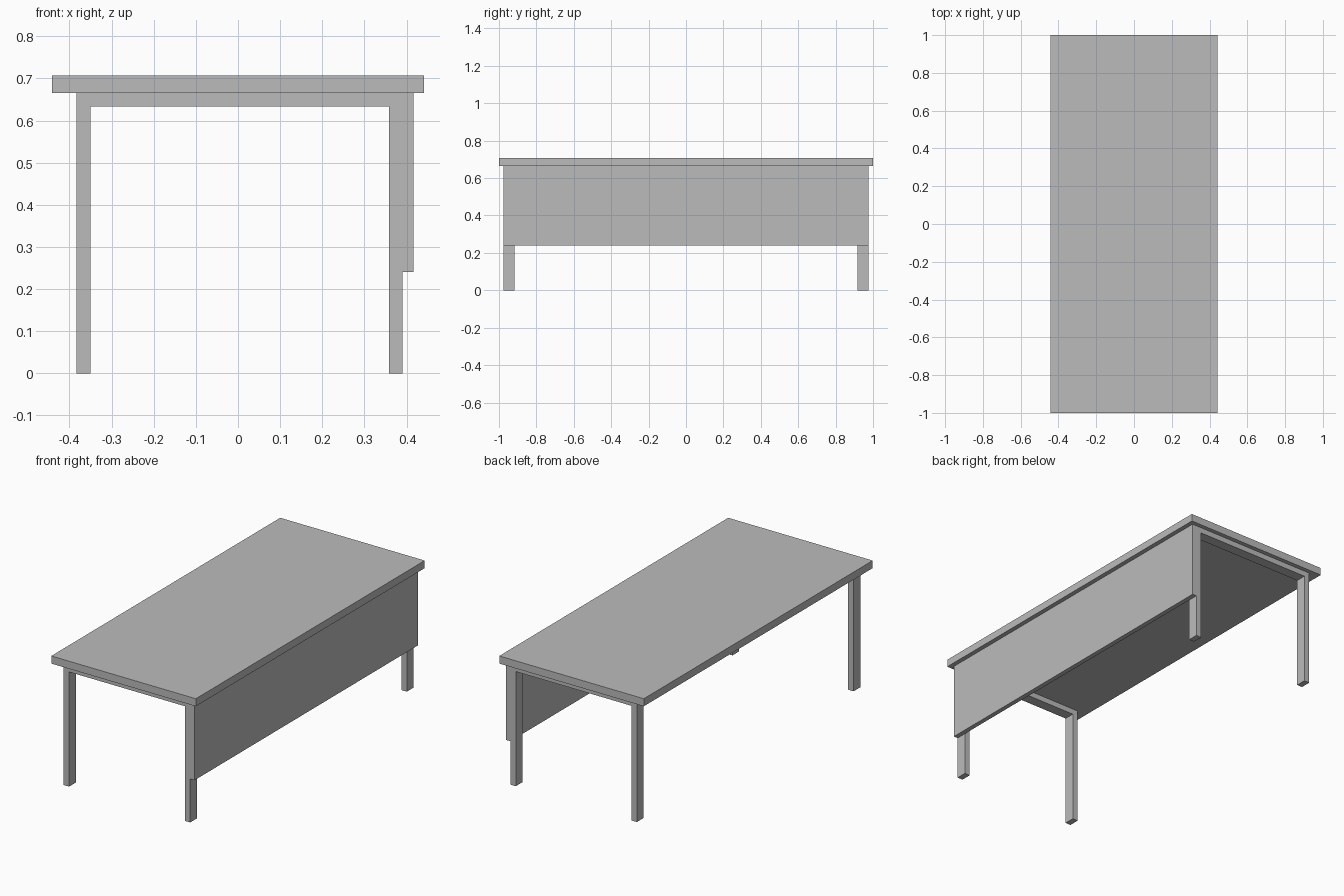
import bpy
import bmesh

cube = bpy.data.objects.get("Cube")
if cube:
    bpy.data.objects.remove(cube, do_unlink=True)

grey = bpy.data.materials.new("plain grey")
grey.use_nodes = True
colour = (0.5, 0.5, 0.5, 1)
grey.diffuse_color = colour
grey.node_tree.nodes["Principled BSDF"].inputs["Base Color"].default_value = colour


def extrude_profile(name, profile, y0, y1):
    """Extrude a closed (x, z) outline from y0 to y1."""
    bm = bmesh.new()
    face = bm.faces.new([bm.verts.new((x, y0, z)) for x, z in profile])
    result = bmesh.ops.extrude_face_region(bm, geom=[face])
    moved = [g for g in result["geom"] if isinstance(g, bmesh.types.BMVert)]
    bmesh.ops.translate(bm, verts=moved, vec=(0, y1 - y0, 0))
    bmesh.ops.recalc_face_normals(bm, faces=bm.faces)
    mesh = bpy.data.meshes.new(name)
    bm.to_mesh(mesh)
    bm.free()
    mesh.materials.append(grey)
    obj = bpy.data.objects.new(name, mesh)
    bpy.context.collection.objects.link(obj)
    return obj


def rectangle(x0, x1, z0, z1):
    return [(x0, z0), (x1, z0), (x1, z1), (x0, z1)]


top_z, under_z, rail_z = 0.707, 0.665, 0.634
end_y, leg_depth = 0.976, 0.059
leg_out_r, leg_in_r, leg_in_l, leg_out_l = -0.383, -0.35, 0.358, 0.391

# Table top
extrude_profile("table_top", rectangle(-0.442, 0.442, under_z, top_z), -1, 1)

# Modesty panel along the left side
extrude_profile("modesty_panel", rectangle(leg_out_l, 0.417, 0.24, under_z), -end_y, end_y)

# U-shaped leg frames, two legs joined by a rail, at each end
frame = [(leg_out_r, 0), (leg_in_r, 0), (leg_in_r, rail_z), (leg_in_l, rail_z),
         (leg_in_l, 0), (leg_out_l, 0), (leg_out_l, under_z), (leg_out_r, under_z)]
for name, side in (("front", -1), ("back", 1)):
    extrude_profile(name + "_leg_frame", frame, side * end_y, side * (end_y - leg_depth))
